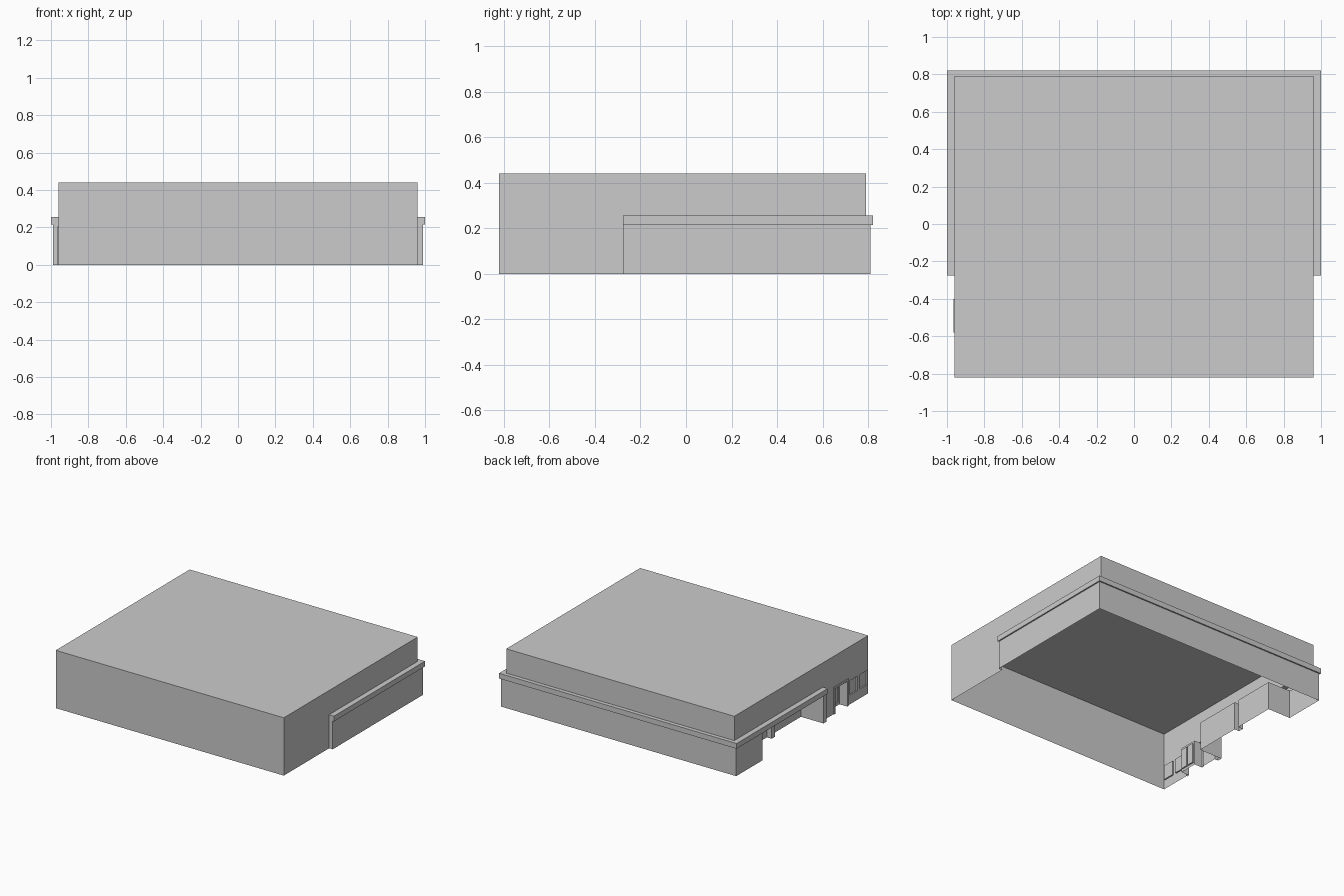
import bpy, bmesh

if "Cube" in bpy.data.objects:
    bpy.data.objects.remove(bpy.data.objects["Cube"])


def box(name, x, y, z):
    """Box from (min, max) ranges on each axis."""
    bm = bmesh.new()
    bmesh.ops.create_cube(bm, size=1)
    for v in bm.verts:
        v.co = [r[0] if c < 0 else r[1] for c, r in zip(v.co, (x, y, z))]
    me = bpy.data.meshes.new(name)
    bm.to_mesh(me)
    bm.free()
    ob = bpy.data.objects.new(name, me)
    bpy.context.collection.objects.link(ob)
    return ob


def combine(target, other, op):
    """Apply a boolean and discard the helper."""
    other.hide_render = True
    mod = target.modifiers.new(op, 'BOOLEAN')
    mod.operation, mod.object, mod.solver = op, other, 'EXACT'
    bpy.context.view_layer.objects.active = target
    bpy.ops.object.modifier_apply(modifier=mod.name)
    bpy.data.objects.remove(other)


# main hall
shell = box("building_shell", (-.96, .96), (-.82, .79), (-.1, .44))

# lower wing, its overhanging canopy band and the door surround
for name, x, y, z in [
    ("lower_wing", (-.99, .99), (-.275, .81), (-.12, .23)),
    ("canopy_band", (-1, 1), (-.276, .82), (.215, .255)),
    ("door_surround", (-.966, -.93), (-.58, -.40), (-.14, .205)),
]:
    combine(shell, box(name, x, y, z), 'UNION')

# left side recesses: loading bay, entrance, door panels, two windows
for name, x, y, z in [
    ("bay_recess", (-.996, -.80), (-.24, .495), (-.3, .216)),
    ("entrance_recess", (-1.05, -.90), (-.56, -.42), (-.3, .19)),
    ("door_panel_a", (-.95, -.89), (-.55, -.495), (.02, .17)),
    ("door_panel_b", (-.95, -.89), (-.485, -.43), (.02, .17)),
    ("window_a", (-1.05, -.95), (-.81, -.72), (.07, .18)),
    ("window_b", (-1.05, -.95), (-.69, -.60), (.07, .18)),
]:
    combine(shell, box(name, x, y, z), 'DIFFERENCE')

# pilaster on the bay wall
combine(shell, box("pilaster", (-.84, -.78), (.13, .17), (-.16, .23)), 'UNION')

# trim flat to the ground, leaving the underside open
bm = bmesh.new()
bm.from_mesh(shell.data)
bmesh.ops.bisect_plane(bm, geom=bm.verts[:] + bm.edges[:] + bm.faces[:],
                       plane_co=(0, 0, 0), plane_no=(0, 0, 1), clear_inner=True)
bm.to_mesh(shell.data)
bm.free()
